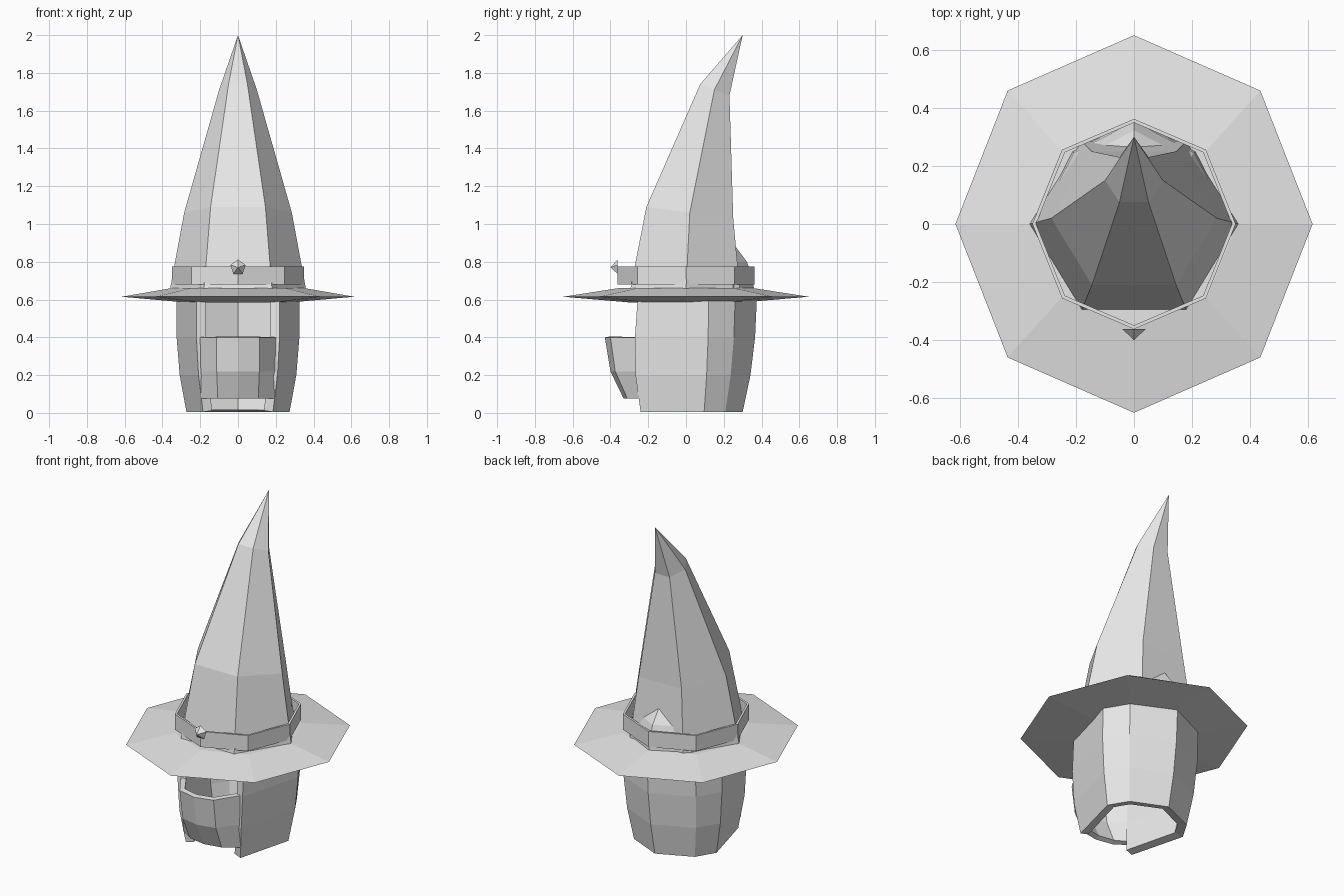
import bpy, math

if "Cube" in bpy.data.objects:
    bpy.data.objects.remove(bpy.data.objects["Cube"])

grey = bpy.data.materials.new("plain_grey")
grey.diffuse_color = (0.8, 0.8, 0.8, 1)
grey.use_nodes = True
grey.node_tree.nodes["Principled BSDF"].inputs["Base Color"].default_value = grey.diffuse_color


def loft(name, rings, closed=True, cap_start=False, cap_end=False, tip=None, wall=0):
    """Skin a list of equal-length rings, listed counter-clockwise from bottom to top."""
    n = len(rings[0])
    verts = [p for r in rings for p in r]
    faces = []
    span = n if closed else n - 1
    for k in range(len(rings) - 1):
        for i in range(span):
            j = (i + 1) % n
            faces.append((k * n + i, k * n + j, (k + 1) * n + j, (k + 1) * n + i))
    last = (len(rings) - 1) * n
    if cap_start:
        faces.append(tuple(reversed(range(n))))
    if cap_end:
        faces.append(tuple(range(last, last + n)))
    if tip:
        verts.append(tip)
        faces += [(last + i, last + (i + 1) % n, len(verts) - 1) for i in range(n)]
    mesh = bpy.data.meshes.new(name)
    mesh.from_pydata(verts, [], faces)
    mesh.materials.append(grey)
    obj = bpy.data.objects.new(name, mesh)
    bpy.context.collection.objects.link(obj)
    if wall:
        mod = obj.modifiers.new("wall", 'SOLIDIFY')
        mod.thickness = wall
        mod.offset = -1
        mod.use_even_offset = True
    return obj


def octagon(rx, ry, z):
    return [(rx * math.cos(math.tau * i / 8), ry * math.sin(math.tau * i / 8), z)
            for i in range(8)]


def mirrored(half):
    """Extend a half outline (right side, ending on the centre) to the left."""
    return half + [(-x, y) for x, y in reversed(half[:-1])]


# Pointed hat: six-sided rings leaning backwards
# columns: half width, corner half width, (y, z) of front, side and back
hat = []
for w, c, (fy, fz), (sy, sz), (by, bz) in [
        (0.36, 0.18, (-0.295, 0.655), (0, 0.655), (0.285, 0.655)),
        (0.285, 0.145, (-0.21, 1.09), (0.02, 1.06), (0.25, 1.03)),
        (0.10, 0.05, (0.075, 1.74), (0.15, 1.71), (0.23, 1.68))]:
    hat.append([(w, sy, sz), (c, by, bz), (-c, by, bz),
                (-w, sy, sz), (-c, fy, fz), (c, fy, fz)])
loft("pointed_hat", hat, cap_start=True, tip=(0, 0.3, 2.0))

# Wide thin brim
loft("hat_brim", [octagon(0.28, 0.30, 0.585), octagon(0.615, 0.65, 0.615),
                  octagon(0.355, 0.36, 0.66)], cap_start=True, cap_end=True)

# Hat band, poking out through the flat sides of the hat
loft("hat_band", [octagon(0.35, 0.362, 0.68), octagon(0.35, 0.362, 0.775)], wall=0.012)

# Five-sided gem on the front of the band
gem_ring = [(0.042 * math.sin(math.tau * i / 5), -0.362,
             0.77 + 0.042 * math.cos(math.tau * i / 5)) for i in range(5)]
loft("band_gem", [list(reversed(gem_ring))], cap_start=True, tip=(0, -0.40, 0.77))

# Barrel-shaped helmet shell, open at the front
outline = mirrored([(0.22, -0.27), (0.325, 0.12), (0.245, 0.26), (0, 0.375)])
shell = []
for z, sx, front, back in [(0.005, 0.84, 0.89, 0.80), (0.2, 0.95, 0.99, 0.91),
                           (0.4, 1.0, 1.0, 0.975), (0.6, 1.0, 0.95, 1.0)]:
    shell.append([(x * sx, y * (front if y < 0 else back), z) for x, y in outline])
loft("helmet_shell", shell, closed=False, wall=0.05)

# Rounded crown of the helmet, showing behind the hat
crown = []
for z, s in [(0.59, 0.98), (0.72, 0.94), (0.80, 0.86), (0.88, 0.70)]:
    crown.append([(x * s * 0.9, (y if y > 0 else y * 0.75) * s, z) for x, y in outline])
loft("helmet_crown", crown, cap_start=True, cap_end=True)

# Mouth guard: bulging open-topped plate across the opening
guard = []
for z, w, points in [(0.075, 0.93, (-0.25, -0.31, -0.33)),
                     (0.22, 0.98, (-0.25, -0.375, -0.40)),
                     (0.40, 1.0, (-0.25, -0.40, -0.43))]:
    half = [(-0.21 * w, points[0]), (-0.115 * w, points[1]), (0, points[2])]
    guard.append([(x, y, z) for x, y in mirrored(half)])
loft("mouth_guard", guard, closed=False, wall=0.03)
